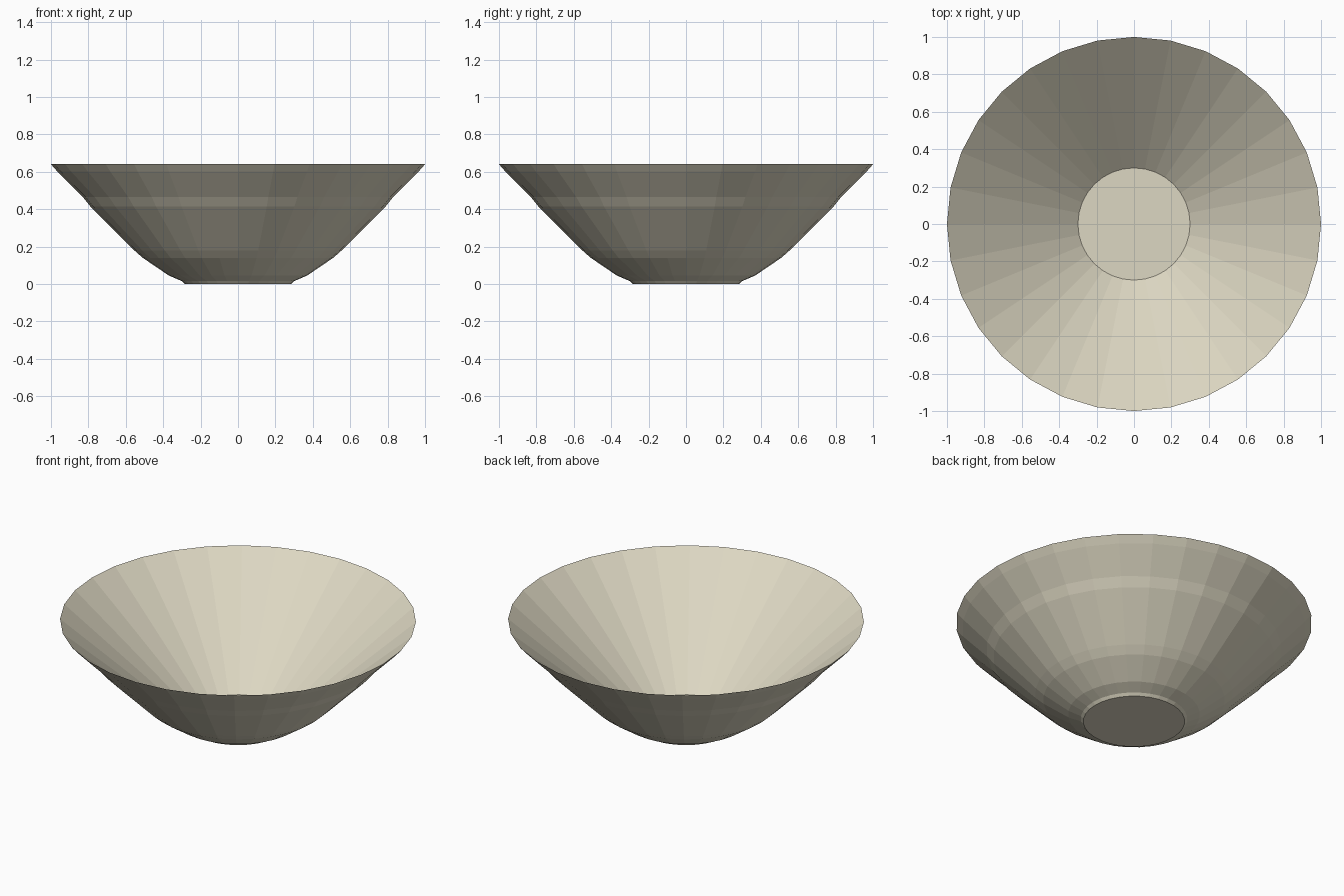
import bpy, bmesh
from math import cos, sin, tau

if "Cube" in bpy.data.objects:
    bpy.data.objects.remove(bpy.data.objects["Cube"])

SIDES = 32

# Closed cross-section (radius, height): foot, outer wall, rim, inner cone, floor
PROFILE = [
    (0.285, 0.0), (0.30, 0.015), (0.37, 0.045), (0.51, 0.14), (0.555, 0.18),
    (0.79, 0.415), (0.83, 0.465), (0.965, 0.60), (1.0, 0.64),
    (0.30, 0.04),
]


def lathe(name, profile, sides):
    bm = bmesh.new()
    rings = [[bm.verts.new((r * cos(tau * i / sides), r * sin(tau * i / sides), z))
              for i in range(sides)] for r, z in profile]
    for a, b in zip(rings, rings[1:]):
        for i in range(sides):
            j = (i + 1) % sides
            bm.faces.new((a[i], a[j], b[j], b[i]))
    # Underside and inner floor discs
    bm.faces.new(rings[0][::-1])
    bm.faces.new(rings[-1])
    bmesh.ops.recalc_face_normals(bm, faces=bm.faces)
    mesh = bpy.data.meshes.new(name)
    bm.to_mesh(mesh)
    bm.free()
    obj = bpy.data.objects.new(name, mesh)
    bpy.context.collection.objects.link(obj)
    return obj


# Bowl
bowl = lathe("bowl", PROFILE, SIDES)
mat = bpy.data.materials.new("cream_clay")
mat.diffuse_color = (0.72, 0.68, 0.54, 1.0)
mat.use_nodes = True
mat.node_tree.nodes["Principled BSDF"].inputs["Base Color"].default_value = mat.diffuse_color
bowl.data.materials.append(mat)
